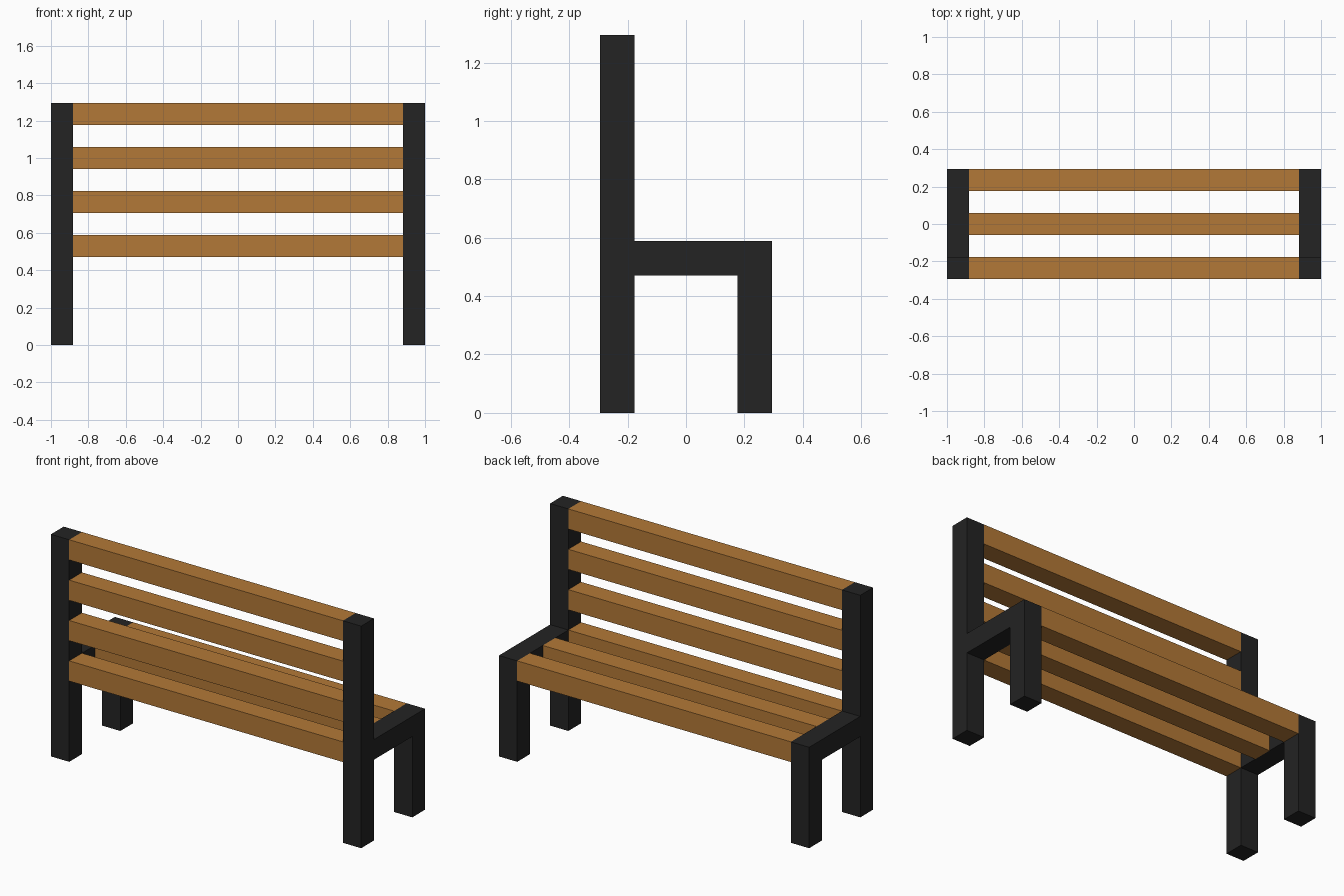
import bpy
import bmesh

if "Cube" in bpy.data.objects:
    bpy.data.objects.remove(bpy.data.objects["Cube"], do_unlink=True)

U = 2 / 17          # beam thickness, the module of the whole bench


def make_material(name, color):
    mat = bpy.data.materials.new(name)
    mat.use_nodes = True
    mat.diffuse_color = color
    mat.node_tree.nodes["Principled BSDF"].inputs["Base Color"].default_value = color
    return mat


wood = make_material("warm wood", (0.45, 0.19, 0.038, 1))
metal = make_material("black metal", (0.017, 0.017, 0.017, 1))


def extrude_x(name, profile, x0, x1, mat):
    """Extrude a (y, z) profile along x; all sizes in beam units."""
    bm = bmesh.new()
    face = bm.faces.new([bm.verts.new((x0 * U, y * U, z * U)) for y, z in profile])
    new = bmesh.ops.extrude_face_region(bm, geom=[face])["geom"]
    moved = [v for v in new if isinstance(v, bmesh.types.BMVert)]
    bmesh.ops.translate(bm, verts=moved, vec=((x1 - x0) * U, 0, 0))
    bmesh.ops.recalc_face_normals(bm, faces=bm.faces)
    mesh = bpy.data.meshes.new(name)
    bm.to_mesh(mesh)
    bm.free()
    mesh.materials.append(mat)
    obj = bpy.data.objects.new(name, mesh)
    bpy.context.collection.objects.link(obj)
    return obj


def slat(name, y, z):
    """Square wooden beam spanning between the side frames."""
    extrude_x(name, [(y, z), (y + 1, z), (y + 1, z + 1), (y, z + 1)], -7.5, 7.5, wood)


# Side frames: tall back post, seat rail and short leg in one outline
frame = [(-2.5, 0), (-1.5, 0), (-1.5, 4), (1.5, 4), (1.5, 0),
         (2.5, 0), (2.5, 5), (-1.5, 5), (-1.5, 11), (-2.5, 11)]
extrude_x("left_side_frame", frame, 7.5, 8.5, metal)
extrude_x("right_side_frame", frame, -8.5, -7.5, metal)

# Seat slats
for i in range(3):
    slat(f"seat_slat_{i + 1}", -2.5 + 2 * i, 4)

# Backrest slats above the rearmost seat slat
for i in range(3):
    slat(f"backrest_slat_{i + 1}", -2.5, 6 + 2 * i)
